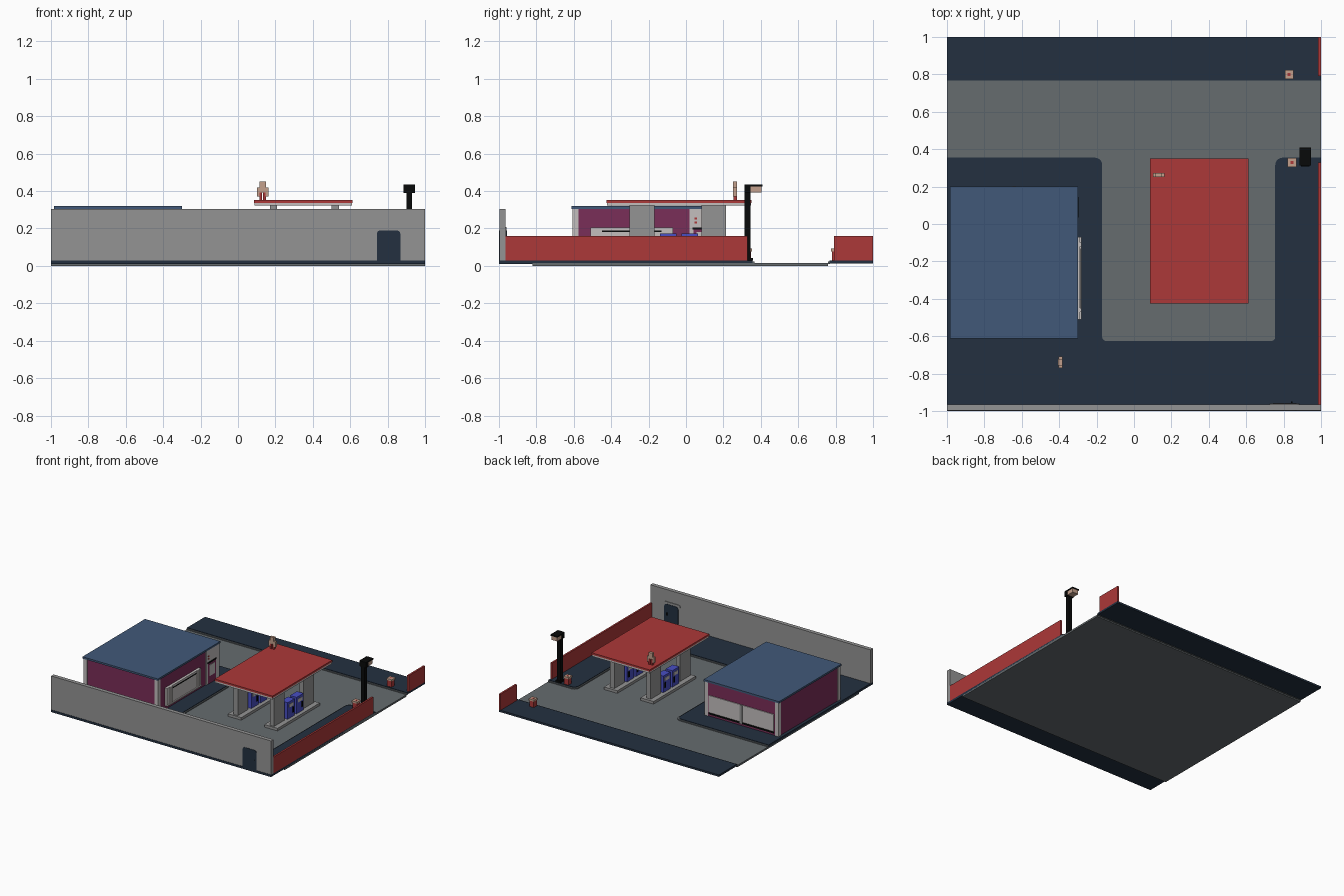
import bpy, bmesh, math
from mathutils import Vector

cube = bpy.data.objects.get("Cube")
if cube:
    bpy.data.objects.remove(cube, do_unlink=True)


def material(name, *rgb):
    lin = [((c / 255 + 0.055) / 1.055) ** 2.4 if c > 10 else c / 255 / 12.92 for c in rgb]
    m = bpy.data.materials.new(name)
    m.use_nodes = True
    m.diffuse_color = (*lin, 1)
    m.node_tree.nodes["Principled BSDF"].inputs["Base Color"].default_value = (*lin, 1)
    return m


RED = material("red paint", 172, 56, 56)
NAVY = material("navy paving", 35, 48, 64)
ROAD = material("asphalt grey", 102, 108, 111)
GREY = material("concrete grey", 148, 148, 148)
ROOF = material("slate blue", 65, 89, 121)
PLUM = material("plum wall", 122, 46, 88)
PALE = material("pale trim", 196, 191, 190)
TAN = material("tan", 196, 160, 140)
BLACK = material("black", 8, 9, 9)
BLUE = material("pump blue", 72, 78, 195)


def finish(name, bm, mat):
    bmesh.ops.recalc_face_normals(bm, faces=bm.faces)
    mesh = bpy.data.meshes.new(name)
    bm.to_mesh(mesh)
    bm.free()
    mesh.materials.append(mat)
    ob = bpy.data.objects.new(name, mesh)
    bpy.context.collection.objects.link(ob)
    return ob


def box(name, mat, x, y, z):
    """Box from (min, max) ranges."""
    bm = bmesh.new()
    bmesh.ops.create_cube(bm, size=1)
    for v in bm.verts:
        v.co = [r[0] if c < 0 else r[1] for r, c in zip((x, y, z), v.co)]
    return finish(name, bm, mat)


def fillet(points):
    """Round the corners of an outline of (x, y, radius)."""
    out = []
    for i, (px, py, r) in enumerate(points):
        p = Vector((px, py))
        if not r:
            out.append(p)
            continue
        a = p + (Vector(points[i - 1][:2]) - p).normalized() * r
        b = p + (Vector(points[(i + 1) % len(points)][:2]) - p).normalized() * r
        centre = a + b - p
        for k in range(6):
            t = k / 5 * math.pi / 2
            out.append(centre + (a - centre) * math.cos(t) + (b - centre) * math.sin(t))
    return out


def prism(name, mat, points, low, high, upright=False):
    """Extrude an outline along z, or along y when upright."""
    bm = bmesh.new()
    place = (lambda p, d: (p.x, d, p.y)) if upright else (lambda p, d: (p.x, p.y, d))
    face = bm.faces.new([bm.verts.new(place(p, low)) for p in fillet(points)])
    ext = bmesh.ops.extrude_face_region(bm, geom=[face])
    shift = Vector((0, high - low, 0)) if upright else Vector((0, 0, high - low))
    bmesh.ops.translate(bm, verts=[g for g in ext["geom"] if isinstance(g, bmesh.types.BMVert)], vec=shift)
    bmesh.ops.recalc_face_normals(bm, faces=bm.faces)
    bmesh.ops.triangulate(bm, faces=[f for f in bm.faces if len(f.verts) > 4])
    return finish(name, bm, mat)


# Road and paving
F = 0.028
box("road", ROAD, (-1, 1), (-0.82, 0.76), (0, 0.015))


def forecourt(name, mat, start, grow, top):
    l, r, bottom, back = -0.17 + grow, 0.755 - grow, -0.625 + grow, 0.355 + grow
    prism(name, mat, [(-1, start, 0), (1, start, 0), (1, back, 0), (r, back, 0.04), (r, bottom, 0.02),
                      (l, bottom, 0.02), (l, back, 0.04), (-1, back, 0)], 0.01, top)


forecourt("forecourt_paving", NAVY, -1, 0, F)
forecourt("forecourt_curb", ROAD, -0.81, 0.01, 0.023)
box("back_pavement", NAVY, (-1, 1), (0.768, 1), (0.012, F))
box("back_curb", ROAD, (-1, 1), (0.758, 0.77), (0.01, 0.023))

# Boundary walls and gate door
box("front_wall", GREY, (-1, 1), (-0.997, -0.965), (F, 0.305))
box("side_wall_long", RED, (0.985, 1), (-0.965, 0.33), (F, 0.16))
box("side_wall_short", RED, (0.985, 1), (0.79, 1), (F, 0.16))


def door_outline(grow):
    l, r, t = 0.742 - grow, 0.868 + grow, 0.19 + grow
    return [(l, F, 0), (r, F, 0), (r, t, 0.02), (l, t, 0.02)]


prism("gate_door", NAVY, door_outline(0), -1, -0.957, True)
prism("gate_frame", GREY, door_outline(0.018), -0.98, -0.96, True)
box("gate_handle", BLACK, (0.84, 0.848), (-1, -0.95), (0.1, 0.122))

# Shop building
X0, X1, Y0, Y1 = -0.975, -0.308, -0.602, 0.192
box("shop_body", PLUM, (X0, X1), (Y0, Y1), (F, 0.305))
box("shop_roof", ROOF, (-0.985, -0.3), (-0.612, 0.2), (0.305, 0.32))
for i, px in enumerate((X0 - 0.004, X1 - 0.028)):
    for j, py in enumerate((Y0 - 0.005, Y1 - 0.028)):
        box(f"shop_corner_{i}{j}", PALE, (px, px + 0.032), (py, py + 0.033), (F, 0.305))

# Shop side window with shutter slot and brackets
box("side_window", PALE, (X1, -0.288), (-0.51, -0.07), (0.07, 0.205))
box("side_window_slot", BLACK, (-0.288, -0.285), (-0.45, -0.13), (0.181, 0.188))
box("side_window_sill", PALE, (X1, -0.28), (-0.51, -0.07), (0.06, 0.07))
for i, py in enumerate((-0.47, -0.12)):
    box(f"window_bracket_{i}", PALE, (-0.29, -0.28), (py, py + 0.02), (0.07, 0.205))

# Shop entrance
box("entrance_surround", PALE, (X1, -0.302), (0.02, Y1), (F, 0.305))
box("entrance_lintel", BLACK, (X1, -0.298), (0.035, 0.145), (0.195, 0.206))
box("entrance_door", PLUM, (X1, -0.299), (0.04, 0.14), (F, 0.195))
box("entrance_glass", PALE, (X1, -0.296), (0.055, 0.125), (0.09, 0.18))
for i, pz in enumerate((0.228, 0.248)):
    box(f"entrance_mark_{i}", RED, (X1, -0.299), (0.045, 0.06), (pz, pz + 0.01))

# Shop rear windows
for i, (a, b) in enumerate(((-0.935, -0.65), (-0.63, -0.345))):
    box(f"rear_window_{i}", PALE, (a, b), (Y1, Y1 + 0.006), (0.06, 0.2))
    box(f"rear_sill_{i}", BLACK, (a, b), (Y1, Y1 + 0.008), (0.045, 0.058))
box("rear_mullion", GREY, (-0.65, -0.63), (Y1, Y1 + 0.01), (0.045, 0.2))

# Canopy over the pumps
box("canopy_top", RED, (0.085, 0.612), (-0.425, 0.35), (0.337, 0.352))
box("canopy_trim", PALE, (0.087, 0.61), (-0.423, 0.348), (0.322, 0.337))
for i, cx in enumerate((0.19, 0.52)):
    box(f"pump_island_{i}", GREY, (cx - 0.06, cx + 0.06), (-0.315, 0.235), (0.01, 0.036))
    for j, cy in enumerate((-0.235, 0.148)):
        box(f"canopy_column_{i}{j}", GREY, (cx - 0.019, cx + 0.019), (cy - 0.066, cy + 0.066), (0.036, 0.323))
    for j, cy in enumerate((-0.095, 0.02)):
        box(f"pump_{i}{j}", BLUE, (cx - 0.03, cx + 0.03), (cy - 0.045, cy + 0.045), (0.036, 0.172))
        box(f"pump_screen_{i}{j}", PALE, (cx - 0.033, cx + 0.033), (cy - 0.028, cy + 0.028), (0.125, 0.152))
        box(f"pump_nozzle_{i}{j}", BLACK, (cx - 0.036, cx + 0.036), (cy + 0.018, cy + 0.03), (0.07, 0.115))


# Little blocky people
def person(name, cx, cy, z, turn):
    parts = [("leg_left", RED, (-0.017, -0.003), (-0.007, 0.013), (0, 0.045)),
             ("leg_right", RED, (0.003, 0.017), (-0.007, 0.013), (0, 0.045)),
             ("body", TAN, (-0.016, 0.016), (-0.008, 0.008), (0.04, 0.068)),
             ("arm_left", TAN, (0.016, 0.031), (-0.008, 0.012), (0.02, 0.066)),
             ("arm_right", TAN, (-0.031, -0.016), (-0.008, 0.012), (0.02, 0.066)),
             ("head", TAN, (-0.017, 0.017), (-0.01, 0.012), (0.068, 0.098))]
    for part, mat, *ranges in parts:
        ob = box(f"{name}_{part}", mat, *ranges)
        ob.location = (cx, cy, z)
        ob.rotation_euler.z = turn


person("roof_person", 0.132, 0.26, 0.352, 0)
person("ground_person", -0.395, -0.74, F, -math.pi / 2)

# Litter bins
for i, (cx, cy) in enumerate(((0.83, 0.8), (0.845, 0.328))):
    box(f"bin_body_{i}", RED, (cx - 0.02, cx + 0.02), (cy - 0.02, cy + 0.02), (F, 0.078))
    box(f"bin_lid_{i}", TAN, (cx - 0.024, cx + 0.024), (cy - 0.024, cy + 0.024), (0.078, 0.092))
    box(f"bin_opening_{i}", RED, (cx - 0.008, cx + 0.008), (cy - 0.008, cy + 0.008), (0.09, 0.093))

# Street lamp
box("lamp_foot", BLACK, (0.893, 0.937), (0.308, 0.358), (F, 0.043))
box("lamp_post", BLACK, (0.9, 0.931), (0.314, 0.345), (F, 0.43))
box("lamp_hood", BLACK, (0.884, 0.946), (0.312, 0.408), (0.425, 0.435))
box("lamp_back", BLACK, (0.884, 0.946), (0.312, 0.345), (0.39, 0.43))
box("lamp_light", TAN, (0.888, 0.942), (0.345, 0.404), (0.392, 0.425))
